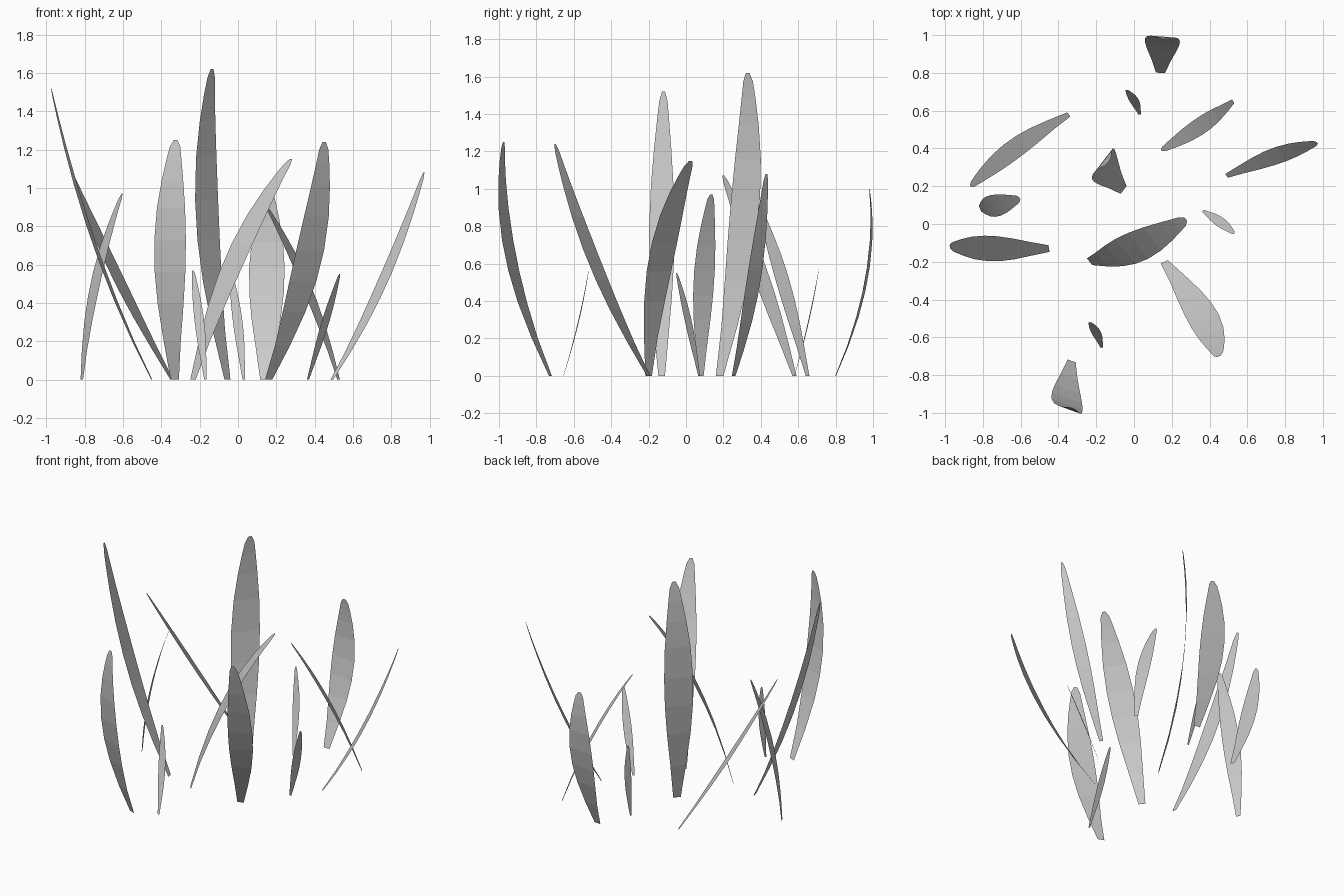
import bpy, bmesh
from mathutils import Vector

# Blade outline: (position along blade, fraction of full width)
OUTLINE = [(0, .26), (.15, .54), (.3, .82), (.43, .97), (.56, 1), (.7, .89),
           (.82, .68), (.91, .48), (.97, .33), (1, .12)]

# Each blade: base (x, y), middle (x, y, z), tip (x, y, z), full width vector (x, y)
BLADES = [
    ((.14, .80), (.15, .965, .52), (.155, .98, 1.0), (.185, -.015)),
    ((.03, .58), (.0, .655, .29), (-.04, .71, .57), (.05, .005)),
    ((-.345, .58), (-.63, .40, .54), (-.865, .20, 1.07), (.06, -.085)),
    ((-.17, -.655), (-.20, -.575, .29), (-.235, -.52, .57), (.05, .005)),
    ((.525, .65), (.36, .525, .48), (.145, .39, .91), (.05, -.074)),
    ((.49, .255), (.75, .36, .50), (.97, .43, 1.08), (-.055, .075)),
    ((-.055, .18), (-.16, .31, .84), (-.135, .33, 1.62), (.12, .155)),
    ((-.815, .08), (-.745, .095, .5), (-.605, .135, .97), (-.05, .11)),
    ((-.45, -.13), (-.75, -.13, .71), (-.975, -.12, 1.52), (-.02, .135)),
    ((-.235, -.2), (-.01, -.13, .64), (.275, .025, 1.15), (-.11, .135)),
    ((.365, .07), (.45, .015, .28), (.53, -.05, .55), (.04, .037)),
    ((.16, -.2), (.36, -.485, .60), (.45, -.70, 1.24), (.145, .07)),
    ((-.33, -.725), (-.355, -.94, .65), (-.325, -.975, 1.25), (.165, -.06)),
]


def make_blade(name, base, mid, tip, width):
    """Flat curved strip passing through base, middle and tip."""
    a, m, b = Vector((*base, 0)), Vector(mid), Vector(tip)
    w = Vector((*width, 0)) / 2
    bm = bmesh.new()
    prev = None
    for t, k in OUTLINE:
        p = a * (1 - t) * (1 - 2 * t) + m * 4 * t * (1 - t) + b * t * (2 * t - 1)
        row = [bm.verts.new(p - w * k), bm.verts.new(p + w * k)]
        if prev:
            bm.faces.new((prev[0], prev[1], row[1], row[0]))
        prev = row
    mesh = bpy.data.meshes.new(name)
    bm.to_mesh(mesh)
    bm.free()
    bpy.context.collection.objects.link(bpy.data.objects.new(name, mesh))


# Grass clump
for i, blade in enumerate(BLADES, 1):
    make_blade(f"grass_blade_{i}", *blade)
